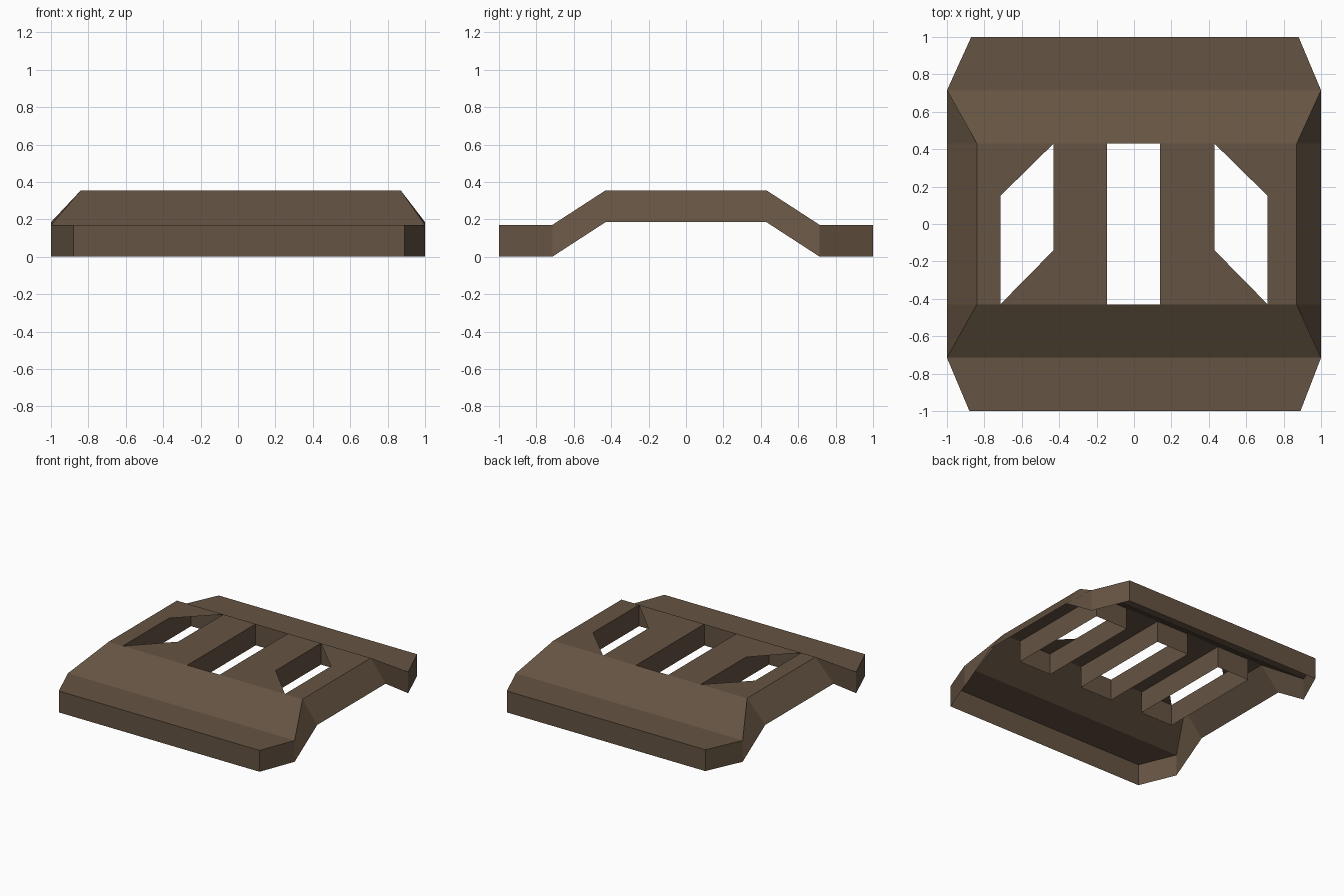
import bpy

cube = bpy.data.objects.get("Cube")
if cube:
    bpy.data.objects.remove(cube, do_unlink=True)

brown = bpy.data.materials.new("dark_brown")
brown.use_nodes = True
colour = (0.13, 0.088, 0.055, 1)
brown.diffuse_color = colour
bsdf = brown.node_tree.nodes["Principled BSDF"]
bsdf.inputs["Base Color"].default_value = colour
bsdf.inputs["Roughness"].default_value = 0.9

TOP, LIP, LOW = 0.355, 0.17, 0.185   # plateau, flange top, underside of plateau skirt
EDGE = 0.43                          # plateau half length
LEFT, RIGHT = 0.87, -0.84            # plateau sides


def add_part(name, verts, faces):
    mesh = bpy.data.meshes.new(name)
    mesh.from_pydata(verts, [], faces)
    mesh.materials.append(brown)
    obj = bpy.data.objects.new(name, mesh)
    bpy.context.collection.objects.link(obj)
    return obj


def flat_plate(name, outline, z=TOP):
    return add_part(name, [(x, y, z) for x, y in outline], [range(len(outline))])


# Open shell: each row is y, right top x, left top x, skirt right x, skirt left x, top z, skirt z
rows = [
    (-1, -0.88, 0.89, -0.88, 0.89, LIP, 0),
    (-0.715, -1, 1, -1, 1, LIP, 0),
    (-EDGE, RIGHT, LEFT, -1, 1, TOP, LOW),
    (EDGE, RIGHT, LEFT, -1, 1, TOP, LOW),
    (0.715, -1, 1, -1, 1, LIP, 0),
    (1, -0.87, 0.88, -0.87, 0.88, LIP, 0),
]
verts, faces = [], []
for y, tr, tl, sr, sl, top, skirt in rows:
    verts += [(sr, y, skirt), (tr, y, top), (tl, y, top), (sl, y, skirt)]
for r in range(len(rows) - 1):
    for k in range(3):
        if r == 2 and k == 1:
            continue                 # plateau is filled by slats below
        a = r * 4 + k
        faces.append((a, a + 1, a + 5, a + 4)[::-1])
last = len(verts) - 4
faces += [(3, 2, 1, 0), (last, last + 1, last + 2, last + 3)]
add_part("panel_shell", verts, faces)

# Slats of the plateau between the slots
slots = [("right", -0.715, -0.43), ("middle", -0.145, 0.14), ("left", 0.43, 0.715)]
starts = [RIGHT] + [s[2] for s in slots]
ends = [s[1] for s in slots] + [LEFT]
for i, (a, b) in enumerate(zip(starts, ends)):
    flat_plate(f"slat_{i + 1}", [(a, -EDGE), (b, -EDGE), (b, EDGE), (a, EDGE)])

# Open rectangular ducts hanging under the slots
for side, a, b in slots:
    ring = [(a, -EDGE), (b, -EDGE), (b, EDGE), (a, EDGE)]
    add_part(f"{side}_duct",
             [(x, y, z) for z in (LOW, TOP) for x, y in ring],
             [(i, (i + 1) % 4, (i + 1) % 4 + 4, i + 4)[::-1] for i in range(4)])

# Triangular corner plates that slant the outer slots
for side, s in (("right", -1), ("left", 1)):
    inner, outer = 0.43 * s, 0.715 * s
    corners = {
        "front": [(inner, -EDGE), (outer, -EDGE), (inner, -0.14)],
        "back": [(outer, EDGE), (inner, EDGE), (outer, 0.15)],
    }
    for end, tri in corners.items():
        flat_plate(f"{side}_{end}_corner_plate", tri[::s])
